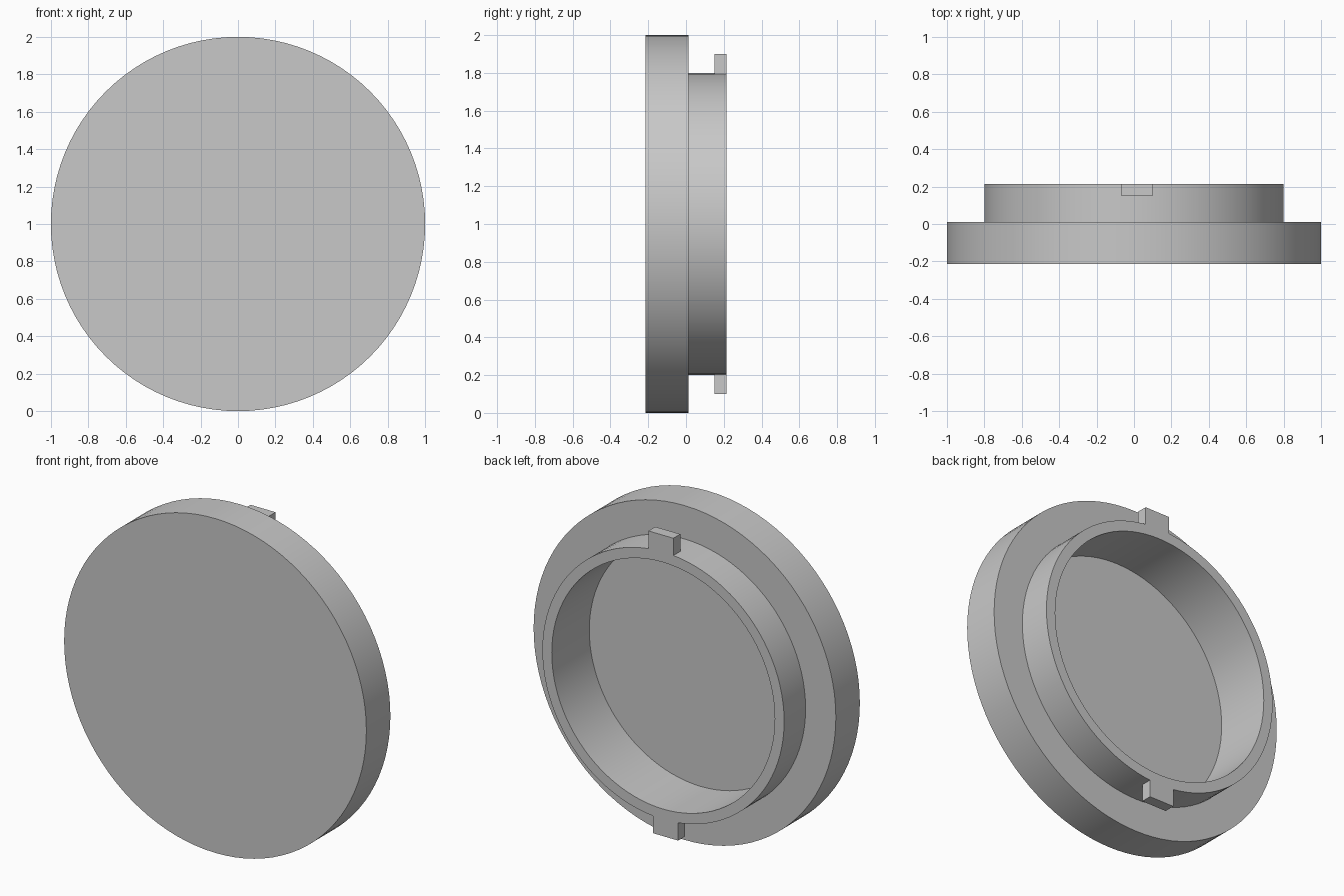
import bpy
import bmesh
import math
from mathutils import Matrix, Vector

default = bpy.data.objects.get("Cube")
if default:
    bpy.data.objects.remove(default, do_unlink=True)

# Single plain grey
GREY = (0.58, 0.58, 0.58, 1.0)
grey = bpy.data.materials.new("plain grey")
grey.use_nodes = True
grey.diffuse_color = GREY
shader = next(n for n in grey.node_tree.nodes if n.type == 'BSDF_PRINCIPLED')
shader.inputs["Base Color"].default_value = GREY

CENTRE_Z = 1.0
BACK = 0.215          # rear plane of the collar and tabs
COLLAR_R = 0.8


def add_object(name, bm):
    bmesh.ops.recalc_face_normals(bm, faces=bm.faces)
    mesh = bpy.data.meshes.new(name)
    bm.to_mesh(mesh)
    bm.free()
    mesh.materials.append(grey)
    obj = bpy.data.objects.new(name, mesh)
    obj.location.z = CENTRE_Z
    bpy.context.collection.objects.link(obj)
    return obj


def lathe(name, profile, steps=96):
    """Turn a (radius, y) profile round the y axis."""
    bm = bmesh.new()
    verts = [bm.verts.new((r, y, 0)) for r, y in profile]
    edges = [bm.edges.new(pair) for pair in zip(verts, verts[1:])]
    bmesh.ops.spin(bm, geom=verts + edges, cent=(0, 0, 0), axis=(0, 1, 0),
                   angle=math.tau, steps=steps)
    bmesh.ops.remove_doubles(bm, verts=bm.verts, dist=0.0001)
    return add_object(name, bm)


def box(name, low, high, turn):
    """Box between two corners, turned round the y axis."""
    low, high = Vector(low), Vector(high)
    bm = bmesh.new()
    bmesh.ops.create_cube(bm, size=1)
    bmesh.ops.scale(bm, vec=high - low, verts=bm.verts)
    bmesh.ops.translate(bm, vec=(low + high) / 2, verts=bm.verts)
    bmesh.ops.transform(bm, matrix=Matrix.Rotation(turn, 4, 'Y'), verts=bm.verts)
    return add_object(name, bm)


# Cap: wide disc in front, narrower hollow collar behind
cap = lathe("cap_body", [
    (0, -BACK), (1, -BACK), (1, 0.012), (COLLAR_R, 0.012),
    (COLLAR_R, BACK), (0.738, BACK), (0.738, -0.14), (0, -0.14),
])
bpy.ops.object.select_all(action='DESELECT')
cap.select_set(True)
bpy.context.view_layer.objects.active = cap
bpy.ops.object.shade_smooth_by_angle(angle=math.radians(30))

# Two locking tabs, half a turn apart
for name, turn in (("top_tab", 0), ("bottom_tab", math.pi)):
    box(name, (-0.067, 0.15, COLLAR_R - 0.008), (0.098, BACK, 0.9), turn)
